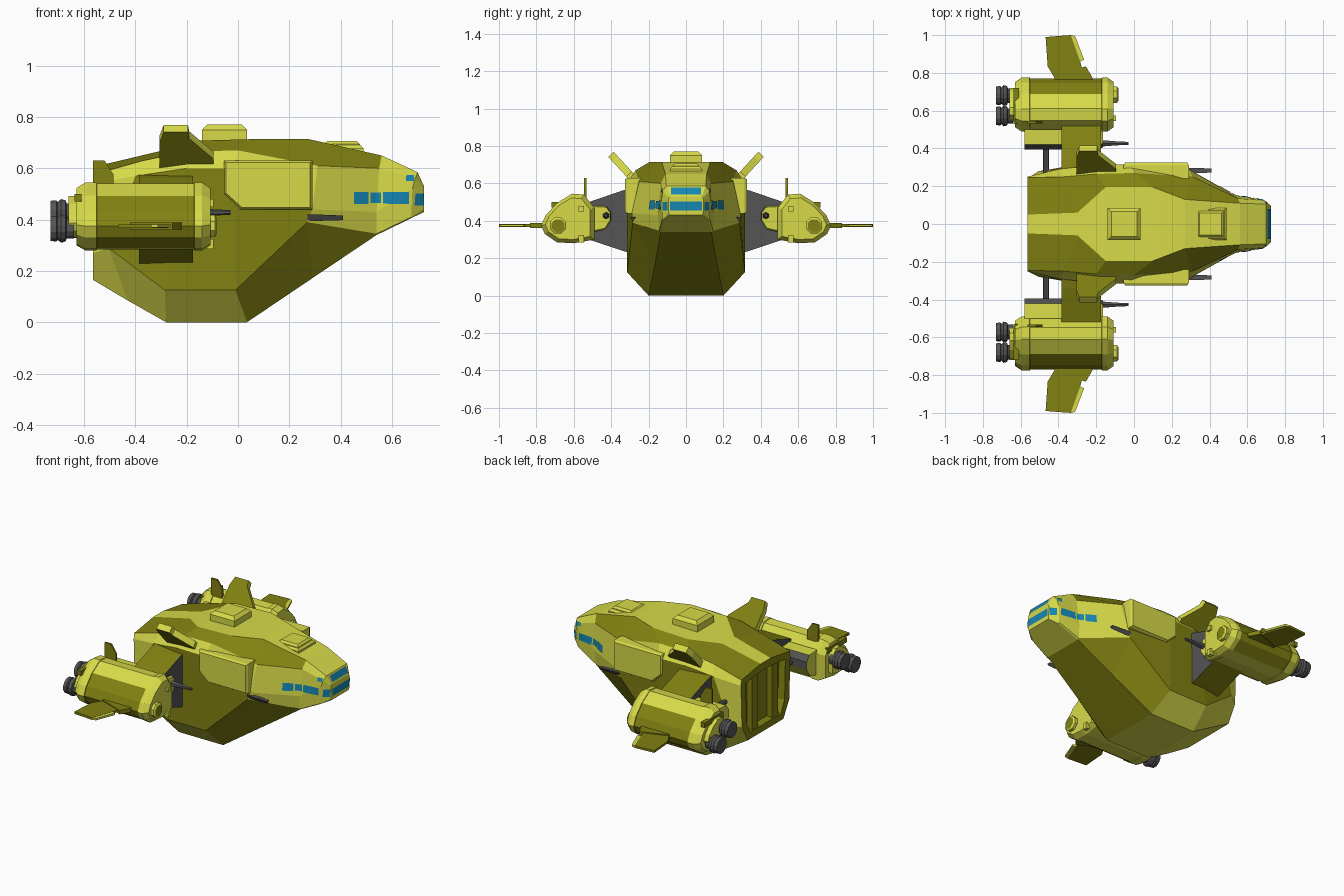
import bpy, bmesh, math
from mathutils import Vector
from mathutils.bvhtree import BVHTree

if "Cube" in bpy.data.objects:
    bpy.data.objects.remove(bpy.data.objects["Cube"])

COLS = [("yellow", (0.68, 0.70, 0.065)), ("olive", (0.22, 0.22, 0.006)),
        ("dark_grey", (0.09, 0.09, 0.09)), ("window_blue", (0.008, 0.24, 0.45))]
MATS = []
for n, c in COLS:
    m = bpy.data.materials.new(n)
    m.diffuse_color = (*c, 1)
    m.use_nodes = True
    m.node_tree.nodes["Principled BSDF"].inputs["Base Color"].default_value = m.diffuse_color
    MATS.append(m)
Y, O, G, B = range(4)


def finish(name, bm):
    me = bpy.data.meshes.new(name)
    bm.to_mesh(me)
    bm.free()
    ob = bpy.data.objects.new(name, me)
    for m in MATS:
        me.materials.append(m)
    bpy.context.collection.objects.link(ob)
    return ob


def loft(name, rings, col=Y, s=1, back_inset=None):
    """Skin closed rings with end caps; col is a colour or rule(centre, normal, ring, side)."""
    bm = bmesh.new()
    vs = [[bm.verts.new((x, y * s, z)) for x, y, z in r] for r in rings]
    n = len(vs[0])
    tag = {}
    for i in range(len(vs) - 1):
        for k in range(n):
            q = [vs[i][k], vs[i][(k + 1) % n], vs[i + 1][(k + 1) % n], vs[i + 1][k]]
            tag[bm.faces.new(q)] = (i, k)
    caps = [bm.faces.new(vs[0]), bm.faces.new(vs[-1])]
    for j, f in enumerate(caps):
        tag[f] = (-1 - j, 0)
    bmesh.ops.recalc_face_normals(bm, faces=bm.faces[:])
    for f, (i, k) in tag.items():
        c = f.calc_center_median()
        c.y *= s
        nn = f.normal.copy()
        nn.y *= s
        f.material_index = col(c, nn, i, k) if callable(col) else col
    if back_inset:
        bmesh.ops.inset_individual(bm, faces=[caps[0]], thickness=back_inset, depth=0)
        bmesh.ops.inset_individual(bm, faces=[caps[0]], thickness=0.01, depth=-0.04)
    return finish(name, bm)


def box(name, x0, x1, y0, y1, z0, z1, ch=0.0, col=Y, s=1):
    def r(z, d):
        return [(x0 + d, y0 + d, z), (x1 - d, y0 + d, z), (x1 - d, y1 - d, z), (x0 + d, y1 - d, z)]
    rings = [r(z0, 0), r(z1 - ch, 0)] + ([r(z1, ch)] if ch else [])
    return loft(name, rings, col, s)


def tube(name, y, z, prof, n, col, s):
    """Turned shape along x; prof is (x, radius)."""
    rings = [[(x, y + r * math.cos(math.tau * (k + .5) / n), z + r * math.sin(math.tau * (k + .5) / n))
              for k in range(n)] for x, r in prof]
    return loft(name, rings, col, s)


# Hull: half sections from the keel edge up to the roof edge, tail to nose
H = [
    [(-.565, .18, .165), (-.565, .24, .27), (-.565, .25, .54), (-.565, .245, .575), (-.565, .05, .605)],
    [(-.43, .20, .085), (-.505, .28, .29), (-.40, .29, .57), (-.37, .25, .63), (-.30, .06, .668)],
    [(-.28, .20, 0), (-.285, .315, .125), (-.20, .312, .60), (-.20, .265, .665), (-.15, .195, .708)],
    [(.035, .20, 0), (-.01, .315, .125), (-.02, .315, .60), (.0, .27, .67), (.10, .195, .715)],
    [(.29, .165, .172), (.27, .285, .39), (.29, .29, .44), (.31, .25, .61), (.27, .13, .715)],
    [(.54, .135, .34), (.54, .145, .345), (.54, .15, .43), (.55, .135, .60), (.56, .11, .65)],
    [(.67, .12, .403), (.675, .127, .41), (.68, .13, .52), (.69, .125, .56), (.70, .105, .585)],
    [(.725, .088, .43), (.725, .092, .44), (.725, .094, .51), (.725, .092, .522), (.725, .085, .53)],
]


def hull_col(c, n, i, k):
    if i < 0:
        return O if i == -1 else Y
    if k < 9:
        k = min(k, 8 - k)
    if k in (0, 9):
        return O if i in (3, 4) else Y
    if k == 1:
        return O if 1 <= i <= 3 else Y
    if k == 3:
        return O if i <= 4 else Y
    return Y


hull = loft("hull", [r + [(x, -y, z) for x, y, z in reversed(r)] for r in H], hull_col, back_inset=.05)
tmp = bmesh.new()
tmp.from_mesh(hull.data)
bvh = BVHTree.FromBMesh(tmp)
tmp.free()


# Window plates laid onto the hull surface
def window(name, axis, s, a0, a1, z0, z1):
    bm = bmesh.new()
    rows = []
    for j in range(5):
        a = a0 + (a1 - a0) * j / 4
        row = []
        for z in (z0, z1):
            if axis == 'x':
                o, d = Vector((2, a * s, z)), Vector((-1, 0, 0))
            else:
                o, d = Vector((a, 2 * s, z)), Vector((0, -s, 0))
            p, nn, _, _ = bvh.ray_cast(o, d)
            row.append(bm.verts.new(p + nn * .004))
        rows.append((row, nn))
    for (p, nn), (q, _) in zip(rows, rows[1:]):
        f = bm.faces.new([p[0], q[0], q[1], p[1]])
        f.normal_update()
        if f.normal.dot(nn) < 0:
            f.normal_flip()
        f.material_index = B
    finish(name, bm)


window("nose_window", 'x', 1, -.085, .085, .455, .502)
window("upper_window", 'x', 1, -.08, .08, .54, .577)

# Roof hatches and tail ribs
box("roof_hatch", -.14, .035, -.085, .085, .69, .77, .02)
box("front_hatch_base", .32, .49, -.085, .085, .62, .69, .012)
box("front_hatch", .335, .475, -.07, .07, .66, .706, .012)
for y in (-.13, .07):
    box("tail_rib", -.56, -.50, y, y + .06, .2, .56, 0, O)

NAC = [(.49, .47), (.545, .54), (.61, .545), (.69, .495), (.75, .43), (.775, .375),
       (.755, .33), (.69, .285), (.6, .28), (.49, .3)]
POD = [(.395, .40), (.395, .45), (.42, .485), (.50, .49), (.50, .33), (.43, .345)]


def section(pts, x, k=1.0, cy=.63, cz=.405):
    return [(x, cy + (y - cy) * k, cz + (z - cz) * k) for y, z in pts]


for s, side in ((1, "left"), (-1, "right")):
    # Side windows
    window(side + "_corner_window", 'x', s, .096, .122, .455, .502)
    window(side + "_side_window", 'y', s, .565, .665, .462, .508)
    window(side + "_mid_window", 'y', s, .515, .557, .465, .505)
    window(side + "_rear_window", 'y', s, .45, .507, .46, .508)
    window(side + "_upper_side_window", 'y', s, .655, .685, .55, .572)

    # Raised door panel on the flank
    door = [(-.055, .63), (.29, .63), (.29, .44), (.01, .44), (-.055, .50)]
    loft(side + "_door_panel", [[(x, y, z) for x, z in door] for y in (.24, .312)] +
         [[(.12 + (x - .12) * .95, .325, .535 + (z - .535) * .92) for x, z in door]], Y, s)

    # Leaning roof fin
    fin = [(-.305, .0), (-.095, .0), (-.095, .035), (-.19, .115), (-.195, .14), (-.29, .14), (-.305, .1)]
    loft(side + "_roof_fin", [[(x, .272 + h * .92 + d, .615 + h - d) for x, h in fin] for d in (-.014, .014)],
         lambda c, n, i, k: O if i < 0 else Y, s)

    # Wing stub and strut between hull and engine pod
    loft(side + "_wing_stub", [[(-.385, y, a), (-.175, y, a), (-.175, y, b), (-.385, y, b)]
                               for y, a, b in ((.27, .22, .58), (.34, .24, .562), (.52, .30, .50))],
         lambda c, n, i, k: G if abs(n.x) > .7 else O, s)
    loft(side + "_strut", [[(-.465 + .016 * math.cos(t), y, .42 + .016 * math.sin(t))
                            for t in [math.tau * k / 8 for k in range(8)]] for y in (.2, .5)], G, s)

    # Engine pod with painted outer panel
    loft(side + "_engine_pod", [section(NAC, x, k) for x, k in
                                ((-.63, .84), (-.595, 1), (-.552, 1), (-.55, .97), (-.172, .97),
                                 (-.17, 1), (-.14, 1), (-.108, .84))],
         lambda c, n, i, k: O if 2 <= i <= 4 and c.y > .685 else Y, s)
    loft(side + "_inner_pod", [section(POD, x, k, .45, .42) for x, k in ((-.58, 1), (-.19, 1), (-.165, .8))],
         lambda c, n, i, k: G if i >= 0 and c.y < .412 else Y, s)
    loft(side + "_pod_tail", [section(NAC, x, .62) for x in (-.66, -.62)], Y, s)
    box(side + "_tail_vent", -.637, -.61, .53, .72, .47, .50, 0, O, s)

    # Twin exhausts
    for nm, y, z in (("inner", .572, .425), ("outer", .68, .365)):
        tube(f"{side}_{nm}_exhaust", y, z, ((-.64, .04), (-.668, .04), (-.672, .052), (-.69, .057),
                                           (-.703, .045), (-.708, .052), (-.73, .05)), 12, G, s)

    # Front lamp, small boxes and guns
    tube(side + "_pod_lamp", .685, .375, ((-.12, .047), (-.09, .047), (-.083, .036)), 8,
         lambda c, n, i, k: O if i == -2 else Y, s)
    box(side + "_pod_sensor", -.12, -.095, .545, .575, .285, .325, 0, Y, s)
    box(side + "_pod_sensor_top", -.12, -.095, .545, .575, .45, .48, 0, Y, s)
    tube(side + "_pod_gun", .427, .428, ((-.18, .02), (-.09, .012), (-.03, .009)), 6, G, s)
    loft(side + "_hull_gun", [[(x, .283 - w, z1), (x, .283 + w, z1), (x, .283, z0)]
                              for x, w, z0, z1 in ((.27, .014, .395, .42), (.31, .014, .395, .42),
                                                   (.41, .011, .398, .416))], G, s)

    # Upright aerial fin on the pod
    aer = [(-.565, .52), (-.485, .52), (-.485, .575), (-.52, .63), (-.565, .63)]
    loft(side + "_aerial_fin", [[(x, y, z) for x, z in aer] for y in (.533, .545)], O, s)

    # Flat outer wing, yellow leading edge
    root = [(-.42, .75), (-.22, .75), (-.22, .775), (-.255, .835), (-.42, .775)]
    loft(side + "_wing_root", [[(x, y, z) for x, y in root] for z in (.362, .388)], O, s)
    tip = [(-.42, .772), (-.457, .835), (-.468, .99), (-.335, 1.0), (-.285, .86), (-.275, .825)]
    loft(side + "_wing_tip", [[(x, y, z) for x, y in tip] for z in (.368, .382)], O, s)
    edge = [(-.335, 1.0), (-.312, .995), (-.264, .87), (-.285, .86)]
    loft(side + "_wing_edge", [[(x, y, z) for x, y in edge] for z in (.369, .381)], Y, s)
